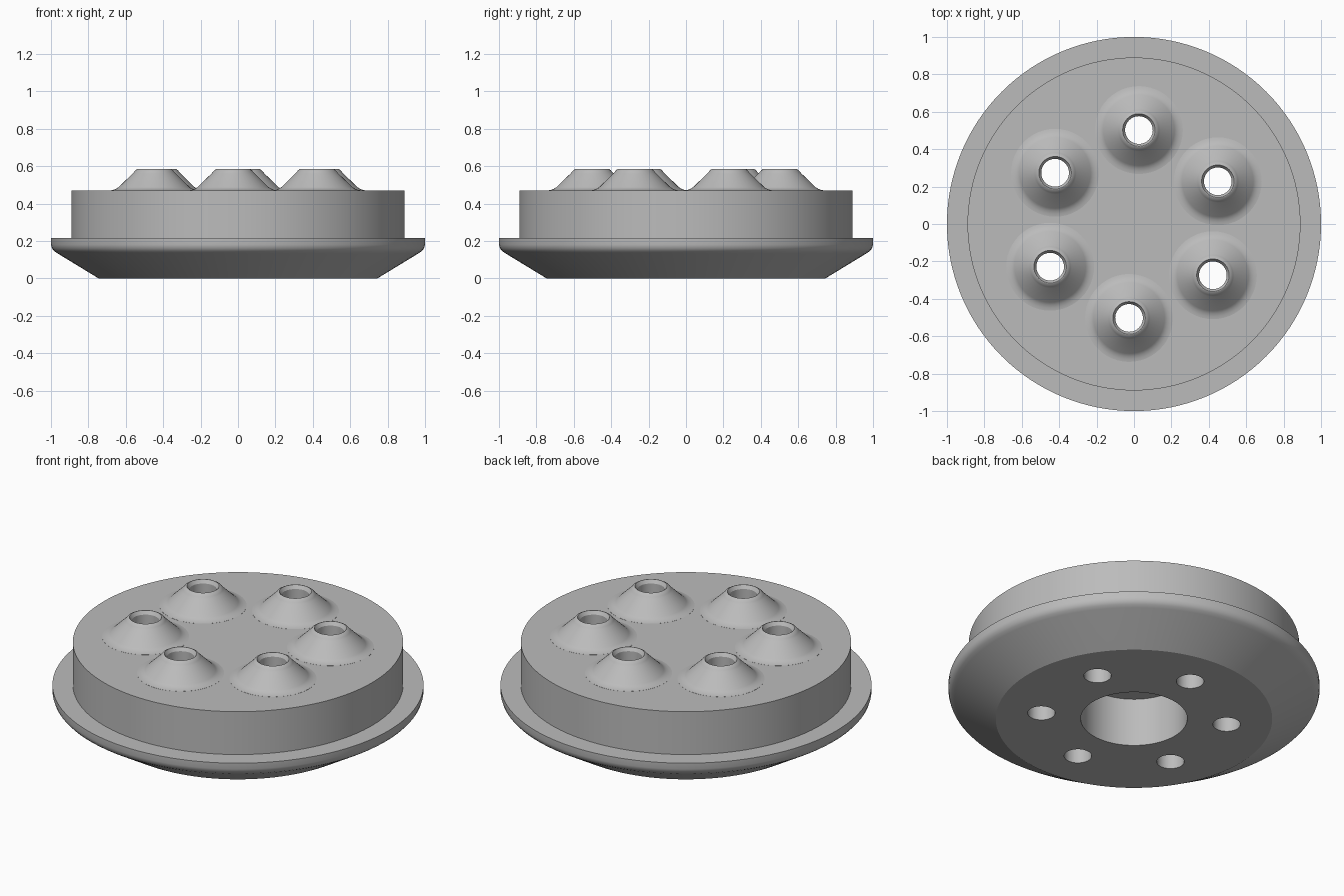
import bpy, bmesh, math

if "Cube" in bpy.data.objects:
    bpy.data.objects.remove(bpy.data.objects["Cube"], do_unlink=True)

grey = bpy.data.materials.new("plain grey")
grey.use_nodes = True
GREY = (0.5, 0.5, 0.5, 1)
grey.diffuse_color = GREY
grey.node_tree.nodes["Principled BSDF"].inputs["Base Color"].default_value = GREY


def lathe(name, profile, steps, center=(0, 0)):
    """Spin an (r, z) profile, closed on the axis, into a solid."""
    bm = bmesh.new()
    verts = [bm.verts.new((r, 0, z)) for r, z in profile]
    edges = [bm.edges.new(pair) for pair in zip(verts, verts[1:])]
    bmesh.ops.spin(bm, geom=verts + edges, cent=(0, 0, 0), axis=(0, 0, 1),
                   angle=2 * math.pi, steps=steps)
    bmesh.ops.remove_doubles(bm, verts=bm.verts, dist=1e-5)
    bmesh.ops.recalc_face_normals(bm, faces=bm.faces)
    bmesh.ops.translate(bm, verts=bm.verts, vec=(center[0], center[1], 0))
    mesh = bpy.data.meshes.new(name)
    bm.to_mesh(mesh)
    bm.free()
    obj = bpy.data.objects.new(name, mesh)
    bpy.context.collection.objects.link(obj)
    mesh.materials.append(grey)
    return obj


def combine(target, tool, operation):
    """Apply a boolean and discard the tool object."""
    mod = target.modifiers.new(operation, 'BOOLEAN')
    mod.operation, mod.solver, mod.object = operation, 'EXACT', tool
    bpy.context.view_layer.objects.active = target
    bpy.ops.object.modifier_apply(modifier=mod.name)
    bpy.data.objects.remove(tool, do_unlink=True)


# Flanged disc: blind centre bore, tapered underside, rounded flange edge
body = lathe("flanged_disc", [
    (0, 0.287), (0.287, 0.287), (0.287, 0), (0.745, 0),
    (0.965, 0.134), (0.982, 0.146), (0.994, 0.16), (1.0, 0.18),
    (1.0, 0.215), (0.89, 0.215), (0.89, 0.47), (0, 0.47)], 128)

# Boss: cone with a filleted foot and rounded lip
BOSS = [(0, 0.44), (0.235, 0.44), (0.235, 0.4705), (0.22, 0.473),
        (0.205, 0.479), (0.19, 0.488), (0.115, 0.561), (0.107, 0.570),
        (0.1, 0.579), (0.09, 0.585), (0, 0.585)]
# Through hole with a small chamfer at the lip
HOLE = [(0, -0.1), (0.074, -0.1), (0.074, 0.565), (0.087, 0.585),
        (0.087, 0.7), (0, 0.7)]

# Six bosses on a circle, each drilled right through
for i in range(6):
    a = math.radians(27 + 60 * i)
    spot = (0.503 * math.cos(a), 0.503 * math.sin(a))
    combine(body, lathe("boss", BOSS, 48, spot), 'UNION')
    combine(body, lathe("hole_cutter", HOLE, 48, spot), 'DIFFERENCE')

# Smooth shading with crisp rims and flat large faces
bpy.ops.object.select_all(action='DESELECT')
body.select_set(True)
bpy.context.view_layer.objects.active = body
bpy.ops.object.shade_smooth_by_angle(angle=math.radians(30))
weighted = body.modifiers.new("even_normals", 'WEIGHTED_NORMAL')
weighted.keep_sharp = True
